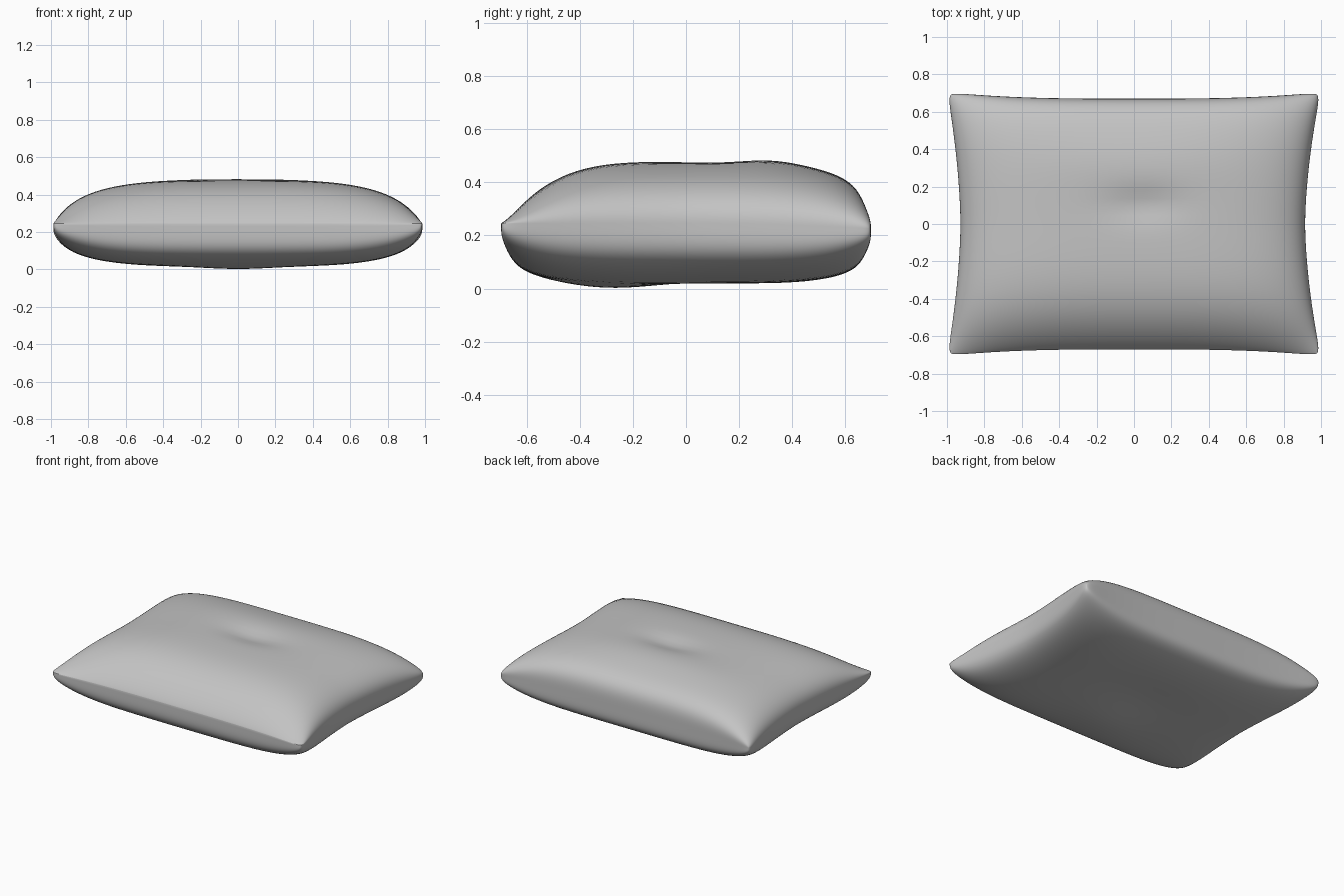
import bpy
import bmesh
import math

cube = bpy.data.objects.get("Cube")
if cube:
    bpy.data.objects.remove(cube, do_unlink=True)

N = 72          # cells along each side of the cushion
SEAM = 0.245    # seam height


def spaced(i):
    """Grid parameter in -1..1, packed tightly towards the seam."""
    t = math.sin(math.pi / 2 * (2 * i / N - 1))
    return math.sin(math.pi / 2 * t)


def blend(a, b, v):
    """Smooth change from front value a to back value b."""
    k = (v + 1) / 2
    return a + (b - a) * k * k * (3 - 2 * k)


def bump(x, y, cx, cy, rx, ry):
    return math.exp(-((x - cx) / rx) ** 2 - ((y - cy) / ry) ** 2)


def point(u, v, side):
    au, av = abs(u), abs(v)
    # Outline: pinched sides and small rounded corners
    corner = 1 - 0.02 * (au * av) ** 24
    waist = 0.915 if u > 0 else 0.928
    x = u * (waist + (0.998 - waist) * av ** 1.7) * corner
    y = v * (0.67 + 0.035 * au ** 3) * corner
    # Stuffing: fuller underneath and at the back
    if side > 0:
        qx, qy = 0.45, blend(0.87, 0.28, v)
    else:
        qx, qy = 0.28, blend(0.22, 0.2, v)
    fill = max(0, 1 - au ** 3.5) ** qx * max(0, 1 - av ** 3.5) ** qy
    fill *= 1 - 0.35 * (au * av) ** 6
    # Soft dents and swells
    if side > 0:
        height = 0.232 + 0.012 * bump(x, y, 0, 0.33, 0.5, 0.15)
        height -= 0.025 * bump(x, y, 0.05, 0.1, 0.2, 0.09)
    else:
        height = 0.23 + 0.015 * bump(x, y, 0, -0.3, 0.25, 0.2)
        height -= 0.01 * bump(x, y, 0, 0.1, 0.3, 0.2)
    seam = SEAM - 0.02 * max(0, v) ** 2
    return x, y, seam + side * fill * (height - side * (seam - SEAM))


# Cushion: two stuffed panels joined along the seam
bm = bmesh.new()
for side in (1, -1):
    rows = [[bm.verts.new(point(spaced(i), spaced(j), side)) for i in range(N + 1)]
            for j in range(N + 1)]
    for j in range(N):
        for i in range(N):
            quad = [rows[j][i], rows[j][i + 1], rows[j + 1][i + 1], rows[j + 1][i]]
            bm.faces.new(quad[::side])
bmesh.ops.remove_doubles(bm, verts=bm.verts, dist=0.0002)
bmesh.ops.recalc_face_normals(bm, faces=bm.faces)

mesh = bpy.data.meshes.new("cushion")
bm.to_mesh(mesh)
bm.free()
cushion = bpy.data.objects.new("cushion", mesh)
bpy.context.collection.objects.link(cushion)
mesh.shade_smooth()

# Plain grey cloth
cloth = bpy.data.materials.new("grey_cloth")
cloth.use_nodes = True
colour = (0.55, 0.55, 0.55, 1)
cloth.diffuse_color = colour
cloth.node_tree.nodes["Principled BSDF"].inputs["Base Color"].default_value = colour
mesh.materials.append(cloth)
